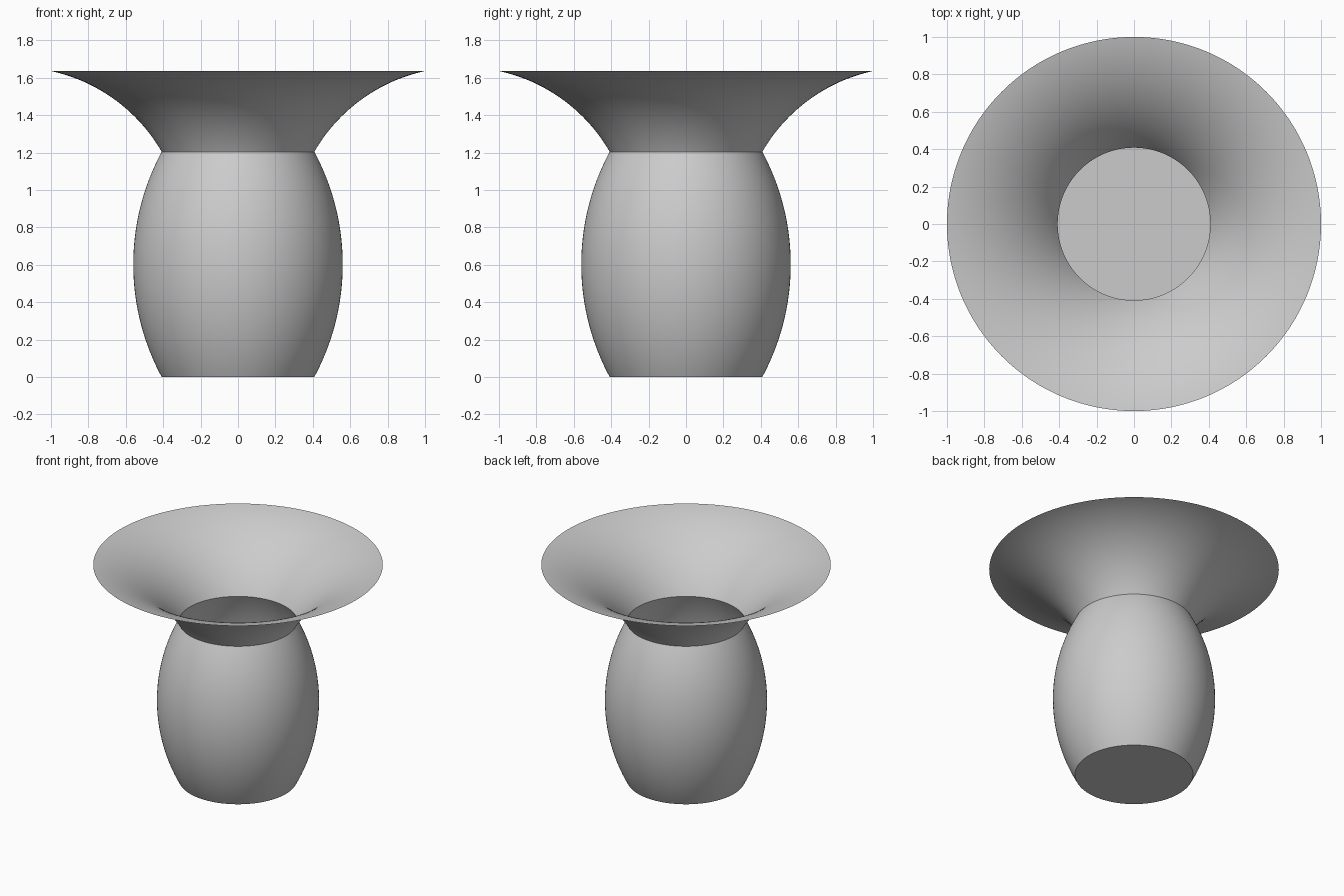
import bpy
import bmesh
from math import asin, atan2, cos, sin, pi, radians, hypot
from mathutils import Vector

cube = bpy.data.objects.get("Cube")
if cube:
    bpy.data.objects.remove(cube)

SEGMENTS = 128
NECK_RADIUS, NECK_HEIGHT = 0.408, 1.204
BELLY_RADIUS = 0.56
RIM_RADIUS, RIM_HEIGHT = 1.0, 1.636

grey = bpy.data.materials.new("light_grey")
grey.use_nodes = True
colour = (0.6, 0.6, 0.6, 1)
grey.diffuse_color = colour
grey.node_tree.nodes["Principled BSDF"].inputs["Base Color"].default_value = colour


def arc(start, end, start_lean, end_lean, steps):
    """Circular arc of (radius, height); leans are measured outward from vertical."""
    chord = hypot(end[0] - start[0], end[1] - start[1])
    r = chord / (2 * sin((end_lean - start_lean) / 2))
    points = []
    for i in range(steps + 1):
        a = start_lean + (end_lean - start_lean) * i / steps
        points.append((start[0] + r * (cos(start_lean) - cos(a)),
                       start[1] + r * (sin(a) - sin(start_lean))))
    return points


def lathe(name, profile, floor=False):
    """Spin an open profile around z into a thin shell."""
    bm = bmesh.new()
    verts = [bm.verts.new((x, 0, z)) for x, z in profile]
    edges = [bm.edges.new(pair) for pair in zip(verts, verts[1:])]
    bmesh.ops.spin(bm, geom=verts + edges, cent=(0, 0, 0), axis=(0, 0, 1),
                   angle=2 * pi, steps=SEGMENTS, use_merge=True)
    bmesh.ops.remove_doubles(bm, verts=bm.verts, dist=0.0001)
    if floor:
        bmesh.ops.holes_fill(
            bm, sides=0,
            edges=[e for e in bm.edges if e.is_boundary
                   and all(v.co.z < 0.001 for v in e.verts)])
    bmesh.ops.recalc_face_normals(bm, faces=bm.faces)
    # Outward normals: the side walls face away from the axis
    wall = max(bm.faces, key=lambda f: abs(f.normal.xy.length))
    if wall.normal.xy.dot(wall.calc_center_median().xy) < 0:
        bmesh.ops.reverse_faces(bm, faces=bm.faces)
    mesh = bpy.data.meshes.new(name)
    bm.to_mesh(mesh)
    bm.free()
    mesh.materials.append(grey)
    obj = bpy.data.objects.new(name, mesh)
    bpy.context.collection.objects.link(obj)
    bpy.ops.object.select_all(action='DESELECT')
    obj.select_set(True)
    bpy.context.view_layer.objects.active = obj
    bpy.ops.object.shade_smooth_by_angle(angle=radians(30))


# Barrel-shaped body with a closed floor and open neck
half = NECK_HEIGHT / 2
lean = 2 * atan2(BELLY_RADIUS - NECK_RADIUS, half)
lathe("vase_body", arc((NECK_RADIUS, 0), (NECK_RADIUS, NECK_HEIGHT), lean, -lean, 40),
      floor=True)

# Wide trumpet-shaped rim
lathe("flared_rim", arc((NECK_RADIUS, NECK_HEIGHT), (RIM_RADIUS, RIM_HEIGHT),
                        radians(30), radians(77.8), 32))
